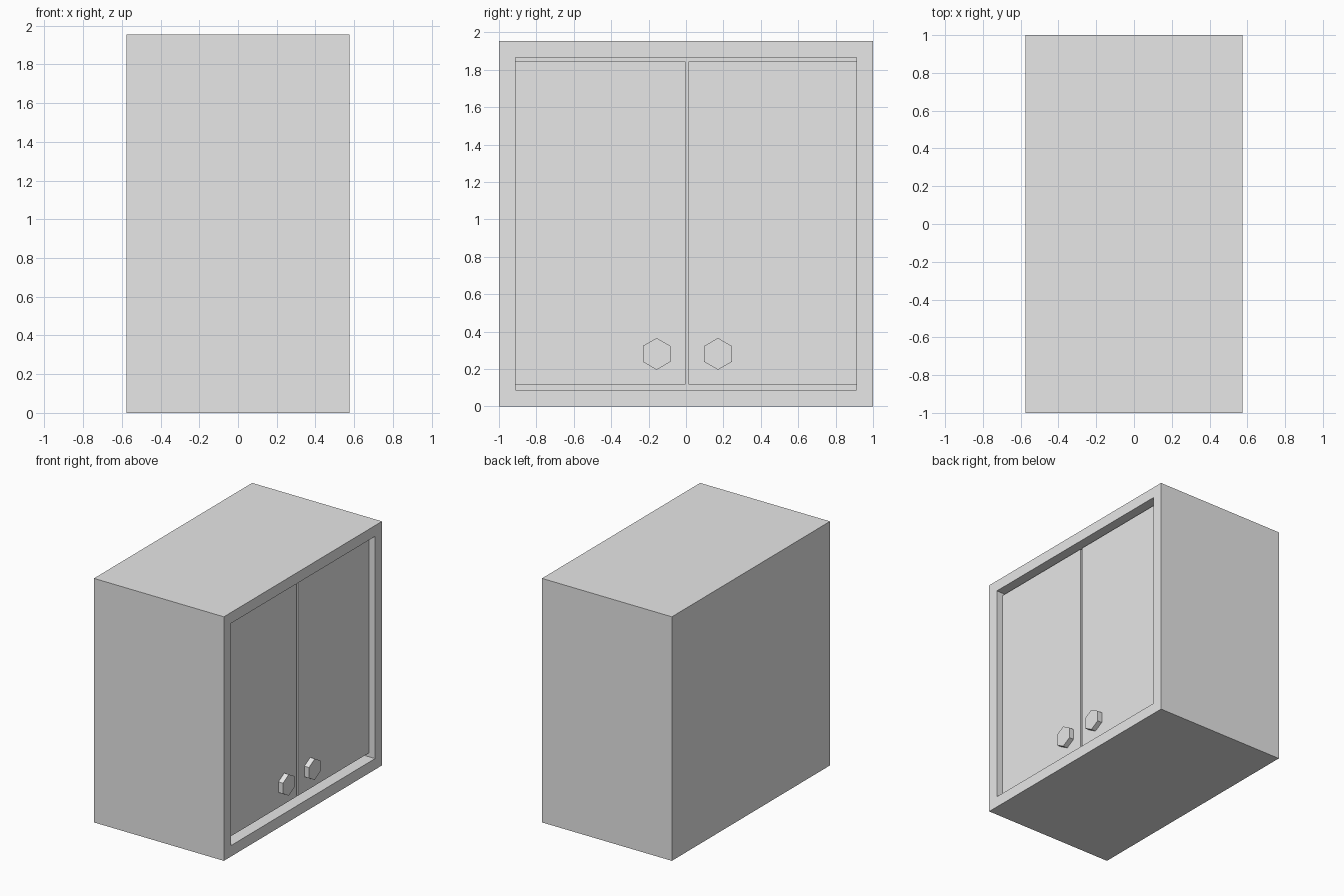
import bpy
import math

cube = bpy.data.objects.get("Cube")
if cube:
    bpy.data.objects.remove(cube, do_unlink=True)

grey = bpy.data.materials.new("light_grey")
grey.use_nodes = True
grey.diffuse_color = (0.8, 0.8, 0.8, 1)
grey.node_tree.nodes["Principled BSDF"].inputs["Base Color"].default_value = (0.8, 0.8, 0.8, 1)


def finish(name):
    ob = bpy.context.object
    ob.name = ob.data.name = name
    ob.data.materials.clear()
    ob.data.materials.append(grey)
    return ob


def box(name, low, high):
    centre = [(a + b) / 2 for a, b in zip(low, high)]
    bpy.ops.mesh.primitive_cube_add(size=1, location=centre)
    bpy.context.object.scale = [b - a for a, b in zip(low, high)]
    bpy.ops.object.transform_apply(location=False, rotation=False, scale=True)
    return finish(name)


HALF_X, HALF_Y, HEIGHT = 0.575, 1.0, 1.953
INNER_Y, FLOOR, CEILING = 0.912, 0.088, 1.866
DOOR_FACE, DOOR_THICK = 0.52, 0.05
MIDDLE, HALF_GAP = 0.005, 0.008

# Hollow cabinet body, open on the door side
body = box("cabinet_body", (-HALF_X, -HALF_Y, 0), (HALF_X, HALF_Y, HEIGHT))
cutter = box("cavity_cutter", (-HALF_X + 0.09, -INNER_Y, FLOOR), (HALF_X + 0.2, INNER_Y, CEILING))
cut = body.modifiers.new("cavity", "BOOLEAN")
cut.operation = "DIFFERENCE"
cut.solver = "EXACT"
cut.object = cutter
bpy.context.view_layer.objects.active = body
bpy.ops.object.modifier_apply(modifier=cut.name)
bpy.data.objects.remove(cutter, do_unlink=True)

# Pair of inset doors, each with a six-sided knob
for side, label in ((-1, "right"), (1, "left")):
    edges = sorted((MIDDLE + side * HALF_GAP, side * INNER_Y))
    box("door_" + label, (DOOR_FACE - DOOR_THICK, edges[0], 0.118), (DOOR_FACE, edges[1], 1.845))
    bpy.ops.mesh.primitive_cylinder_add(
        vertices=6, radius=0.085, depth=0.04,
        location=(DOOR_FACE + 0.02, MIDDLE + 0.002 + side * 0.164, 0.281),
        rotation=(0, math.pi / 2, 0))
    bpy.ops.object.transform_apply(location=False, rotation=True, scale=True)
    knob = finish("knob_" + label)
    # Turn the hexagon so a corner points up
    top = max(v.co.z for v in knob.data.vertices)
    if top < 0.08:
        knob.rotation_euler.x = math.pi / 6
